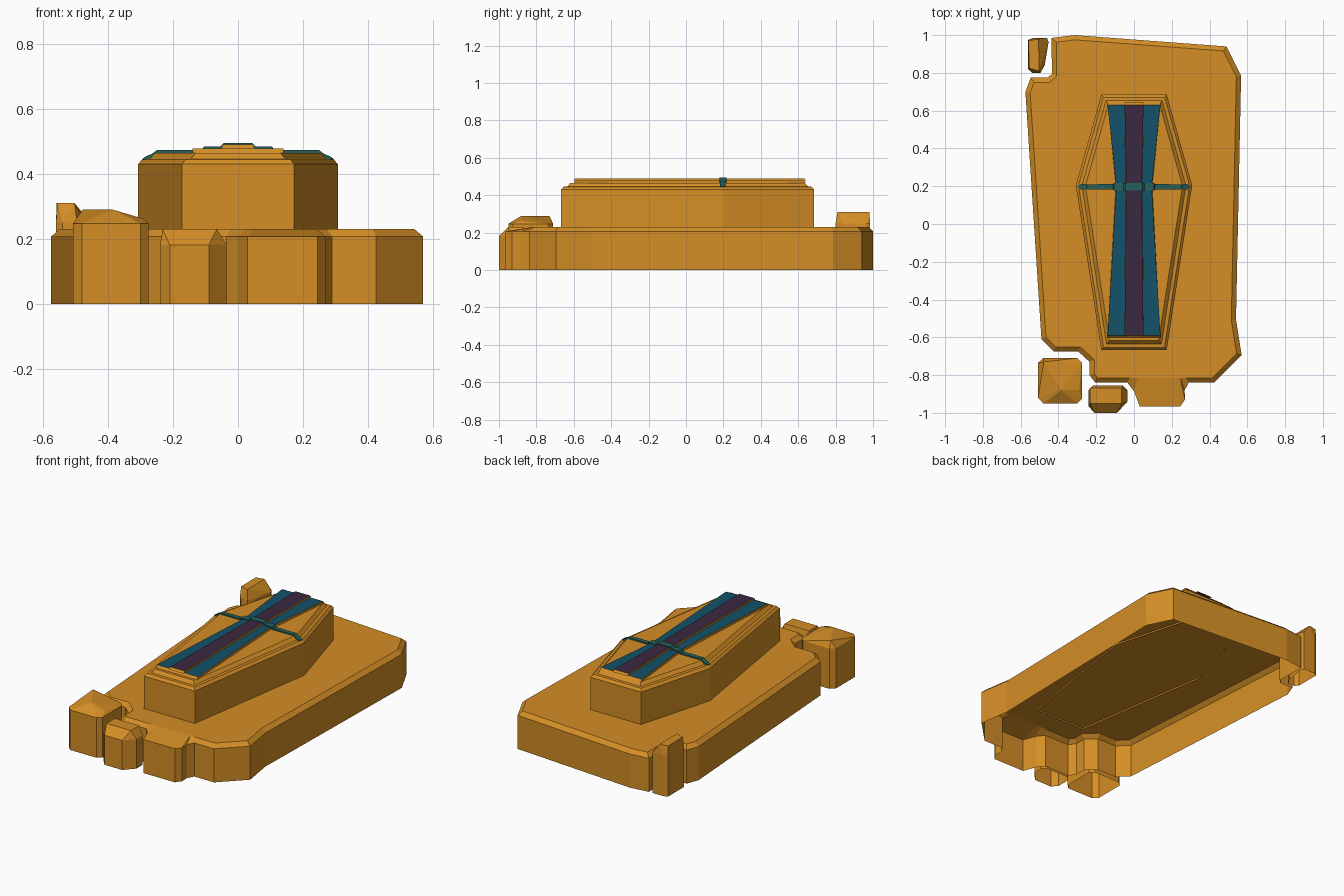
import bpy, bmesh
from mathutils import Vector

if "Cube" in bpy.data.objects:
    bpy.data.objects.remove(bpy.data.objects["Cube"])


def material(name, rgb):
    m = bpy.data.materials.new(name)
    m.diffuse_color = (*rgb, 1)
    m.use_nodes = True
    m.node_tree.nodes["Principled BSDF"].inputs["Base Color"].default_value = m.diffuse_color
    return m


AMBER = material("amber", (0.66, 0.27, 0.019))
TEAL = material("deep_teal", (0.006, 0.085, 0.14))
PLUM = material("dark_plum", (0.046, 0.021, 0.052))
GREEN = material("grey_green", (0.02, 0.12, 0.105))


def finish(bm, name, mats, top_colour=False):
    bm.normal_update()
    if top_colour:  # upward faces take the second colour, sides keep the first
        for f in bm.faces:
            f.material_index = 1 if f.normal.z > 0.9 else 0
    me = bpy.data.meshes.new(name)
    bm.to_mesh(me)
    bm.free()
    for m in mats:
        me.materials.append(m)
    ob = bpy.data.objects.new(name, me)
    bpy.context.collection.objects.link(ob)
    return ob


def inset(pts, d):
    """Mitred inward offset of a counter-clockwise outline."""
    out = []
    for i, p in enumerate(pts):
        p = Vector(p)
        a = (p - Vector(pts[i - 1])).normalized()
        b = (Vector(pts[(i + 1) % len(pts)]) - p).normalized()
        na, nb = Vector((-a.y, a.x)), Vector((-b.y, b.x))
        q = p + (na + nb) * d / max(0.3, 1 + na.dot(nb))
        out.append((q.x, q.y))
    return out


def shell(name, rings, mats, top_colour=False):
    """Stack (outline, z) rings into walls with a closed top and open bottom."""
    bm = bmesh.new()
    rows = [[bm.verts.new((x, y, z)) for x, y in pts] for pts, z in rings]
    n = len(rows[0])
    for lo, hi in zip(rows, rows[1:]):
        for i in range(n):
            j = (i + 1) % n
            bm.faces.new((lo[i], lo[j], hi[j], hi[i]))
    bm.faces.new(rows[-1])
    return finish(bm, name, mats, top_colour)


def rubble(name, outline, wall, peaks):
    """Broken block: convex hull of a footprint and its top points, open below."""
    bm = bmesh.new()
    for x, y in outline:
        bm.verts.new((x, y, 0))
        bm.verts.new((x, y, wall))
    for p in peaks:
        bm.verts.new(p)
    bmesh.ops.convex_hull(bm, input=bm.verts[:])
    bmesh.ops.recalc_face_normals(bm, faces=bm.faces[:])
    bm.normal_update()
    bmesh.ops.delete(bm, geom=[f for f in bm.faces if f.normal.z < -0.9], context='FACES')
    bmesh.ops.dissolve_limit(bm, angle_limit=0.02, verts=bm.verts[:], edges=bm.edges[:])
    return finish(bm, name, [AMBER])


# Broken ground slab with a chamfered rim and a sloping tongue at the front
slab = [(-0.436, 0.985), (-0.315, 1.0), (0.49, 0.94), (0.567, 0.785),
        (0.54, -0.505), (0.57, -0.695), (0.425, -0.84), (0.29, -0.84),
        (0.268, -0.88), (0.27, -0.93), (0.245, -0.965), (0.03, -0.965),
        (0.0, -0.885), (-0.035, -0.84), (-0.205, -0.84), (-0.235, -0.80),
        (-0.235, -0.73), (-0.295, -0.675), (-0.425, -0.675), (-0.49, -0.61),
        (-0.575, 0.70), (-0.547, 0.775), (-0.457, 0.775), (-0.435, 0.795)][::-1]
rim = [(x, y if oy > -0.85 else -0.815)
       for (x, y), (ox, oy) in zip(inset(slab, 0.025), slab)]
shell("ground_slab", [(slab, 0), (slab, 0.207), (rim, 0.23)], [AMBER])

# Loose stones at the broken corners
rubble("front_left_stone",
       [(-0.48, -0.71), (-0.30, -0.71), (-0.275, -0.735), (-0.275, -0.925),
        (-0.30, -0.95), (-0.48, -0.95), (-0.508, -0.92), (-0.508, -0.735)], 0.247,
       [(-0.478, -0.73, 0.29), (-0.385, -0.88, 0.29), (-0.29, -0.88, 0.262)])
rubble("front_stone",
       [(-0.215, -0.855), (-0.06, -0.855), (-0.035, -0.88), (-0.035, -0.94),
        (-0.09, -1.0), (-0.21, -1.0), (-0.24, -0.965), (-0.24, -0.88)], 0.182,
       [(x, y, 0.23) for x in (-0.232, -0.065) for y in (-0.95, -0.868)])
rubble("back_left_stone",
       [(-0.56, 0.975), (-0.535, 0.985), (-0.46, 0.985), (-0.452, 0.965),
        (-0.473, 0.84), (-0.495, 0.80), (-0.54, 0.80), (-0.56, 0.82)], 0.25,
       [(-0.558, 0.97, 0.31), (-0.505, 0.98, 0.31),
        (-0.503, 0.81, 0.31), (-0.556, 0.825, 0.31)])

# Six-sided casket with a stepped lid
hexa = [(-0.173, 0.685), (-0.308, 0.205), (-0.173, -0.668),
        (0.173, -0.668), (0.308, 0.205), (0.173, 0.685)]
steps = [(0, 0.22), (0, 0.43), (0.014, 0.445), (0.032, 0.446), (0.05, 0.465)]
shell("casket", [(inset(hexa, d), z) for d, z in steps], [AMBER])


# Waisted cloth runners on the lid: coloured on top, amber at the edges
def runner(name, end, waist, z0, z1, mat):
    def outline(g):
        return [(-end, 0.63 + g), (-waist - g / 4, 0.2), (-end, -0.59 - g),
                (end, -0.59 - g), (waist + g / 4, 0.2), (end, 0.63 + g)]
    shell(name, [(outline(0.012), z0), (outline(0), z1)], [AMBER, mat], True)


runner("wide_runner", 0.14, 0.093, 0.464, 0.479, TEAL)
runner("centre_runner", 0.05, 0.04, 0.479, 0.49, PLUM)

# Thin cross band draped over the lid and runners: (x, top z, half width)
half = [(0.045, 0.4945, 0.019), (0.055, 0.484, 0.019), (0.105, 0.484, 0.019),
        (0.112, 0.473, 0.014), (0.25, 0.473, 0.013), (0.265, 0.462, 0.015),
        (0.282, 0.455, 0.014), (0.294, 0.447, 0.009)]
stations = [(-x, z, w) for x, z, w in half[::-1]] + half
bm = bmesh.new()
prev = None
for k, (x, z, w) in enumerate(stations):
    row = [bm.verts.new((x, 0.197 + s * w, z - d))
           for s, d in ((-1, 0), (1, 0), (1, 0.014), (-1, 0.014))]
    if prev:
        for i in range(4):
            j = (i + 1) % 4
            bm.faces.new((prev[i], row[i], row[j], prev[j]))
    if k in (0, len(stations) - 1):
        bm.faces.new(row)
    prev = row
bmesh.ops.recalc_face_normals(bm, faces=bm.faces[:])
finish(bm, "cross_band", [GREEN])
